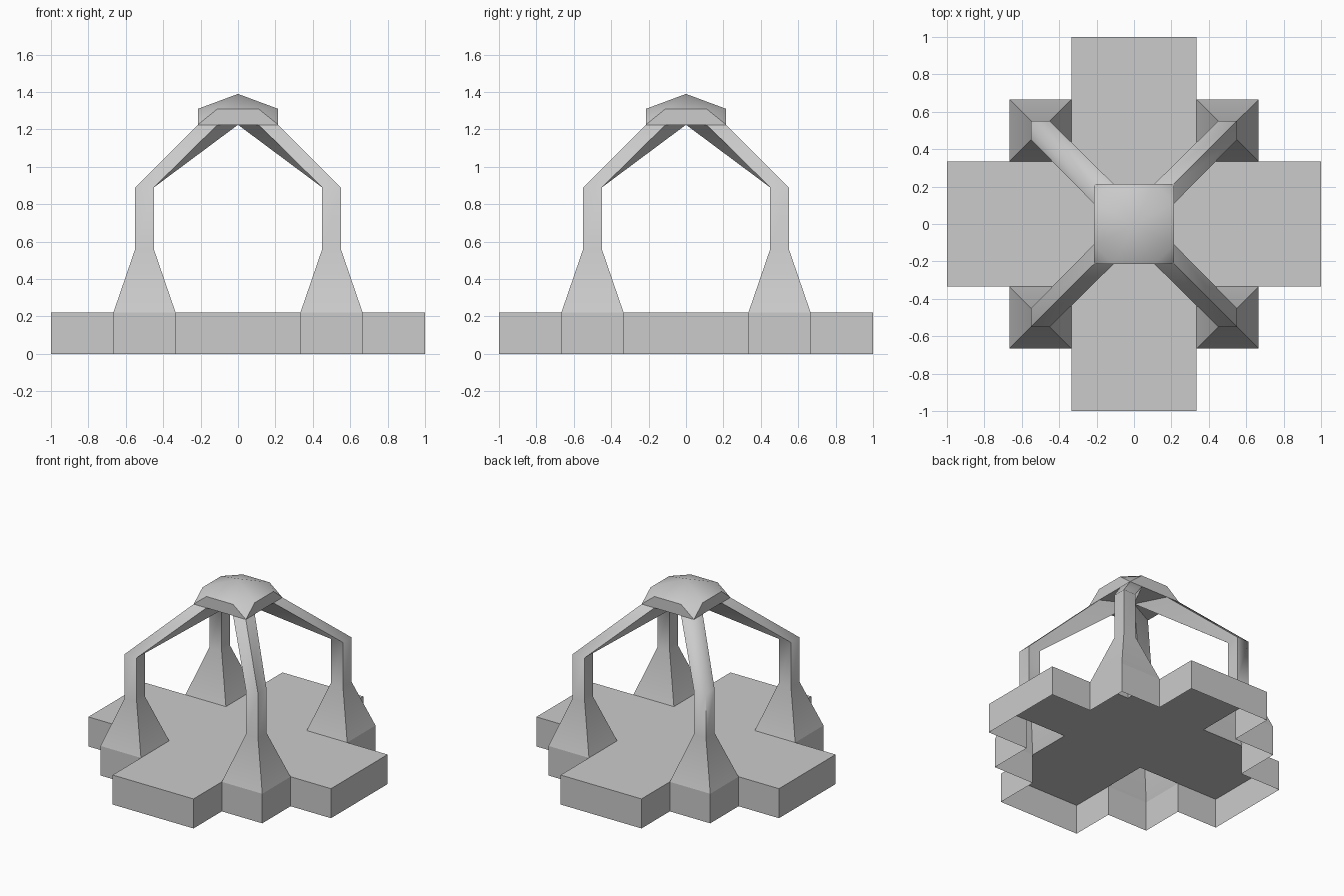
import bpy, bmesh, math
from mathutils import Matrix, Vector

if "Cube" in bpy.data.objects:
    bpy.data.objects.remove(bpy.data.objects["Cube"])


def rot4(points):
    """Repeat a list of points in all four quadrants, counter-clockwise."""
    return [Matrix.Rotation(math.pi / 2 * k, 3, 'Z') @ Vector(p)
            for k in range(4) for p in points]


def finish(name, bm, angle):
    bmesh.ops.remove_doubles(bm, verts=bm.verts[:], dist=1e-4)
    me = bpy.data.meshes.new(name)
    bm.to_mesh(me)
    bm.free()
    ob = bpy.data.objects.new(name, me)
    bpy.context.collection.objects.link(ob)
    bpy.ops.object.select_all(action='DESELECT')
    ob.select_set(True)
    bpy.context.view_layer.objects.active = ob
    bpy.ops.object.shade_smooth_by_angle(angle=math.radians(angle))
    return ob


def face(bm, pts):
    return bm.faces.new([bm.verts.new(p) for p in pts])


T, H = 1 / 3, 0.22           # grid third of the base, base height

# Base platform: cross-shaped deck with skirt walls, open underneath
bm = bmesh.new()
center = [(T, -T, H), (T, T, H), (-T, T, H), (-T, -T, H)]
face(bm, center)
arms = rot4([(T, -T, H), (1, -T, H), (1, T, H), (T, T, H)])
for k in range(4):
    face(bm, arms[4 * k:4 * k + 4])
outline = rot4([(1, T, 0), (2 * T, T, 0), (2 * T, 2 * T, 0), (T, 2 * T, 0), (T, 1, 0)])
up = Vector((0, 0, H))
for a, b in zip(outline, outline[1:] + outline[:1]):
    face(bm, [a, b, b + up, a + up])
finish("base_platform", bm, 30)


# Corner legs: flared foot, square post, diagonal arm running into the hub
def square(lo, hi, z):
    return [(lo, lo, z), (hi, lo, z), (hi, hi, z), (lo, hi, z)]


W, N, B, E = 0.215, 0.11, 1.225, 1.31     # hub half width, notch, bottom, eave
rings = [square(T, 2 * T, H), square(0.45, 0.55, 0.56), square(0.45, 0.55, 0.89),
         [(0, 0, B), (W, N, B), (W, W, B), (N, W, B)]]
bm = bmesh.new()
for r0, r1 in zip(rings, rings[1:]):
    for i in range(4):
        j = (i + 1) % 4
        quad = rot4([r0[i], r0[j], r1[j], r1[i]])
        for k in range(4):
            face(bm, quad[4 * k:4 * k + 4])
finish("corner_legs", bm, 60)

# Hub: shallow pointed roof with four gable walls and a flat underside
bm = bmesh.new()
peak = (0, 0, 1.39)
for shape in ([peak, (W, -N, E), (W, N, E)],
              [peak, (W, N, E), (N, W, E)],
              [(W, N, E), (W, W, B), (N, W, E)],
              [(W, -W, B), (W, -N, B), (W, N, B), (W, W, B), (W, N, E), (W, -N, E)],
              [(0, 0, B), (W, N, B), (W, -N, B)]):
    n = len(shape)
    pts = rot4(shape)
    for k in range(4):
        face(bm, pts[n * k:n * k + n])
finish("roof_hub", bm, 50)
